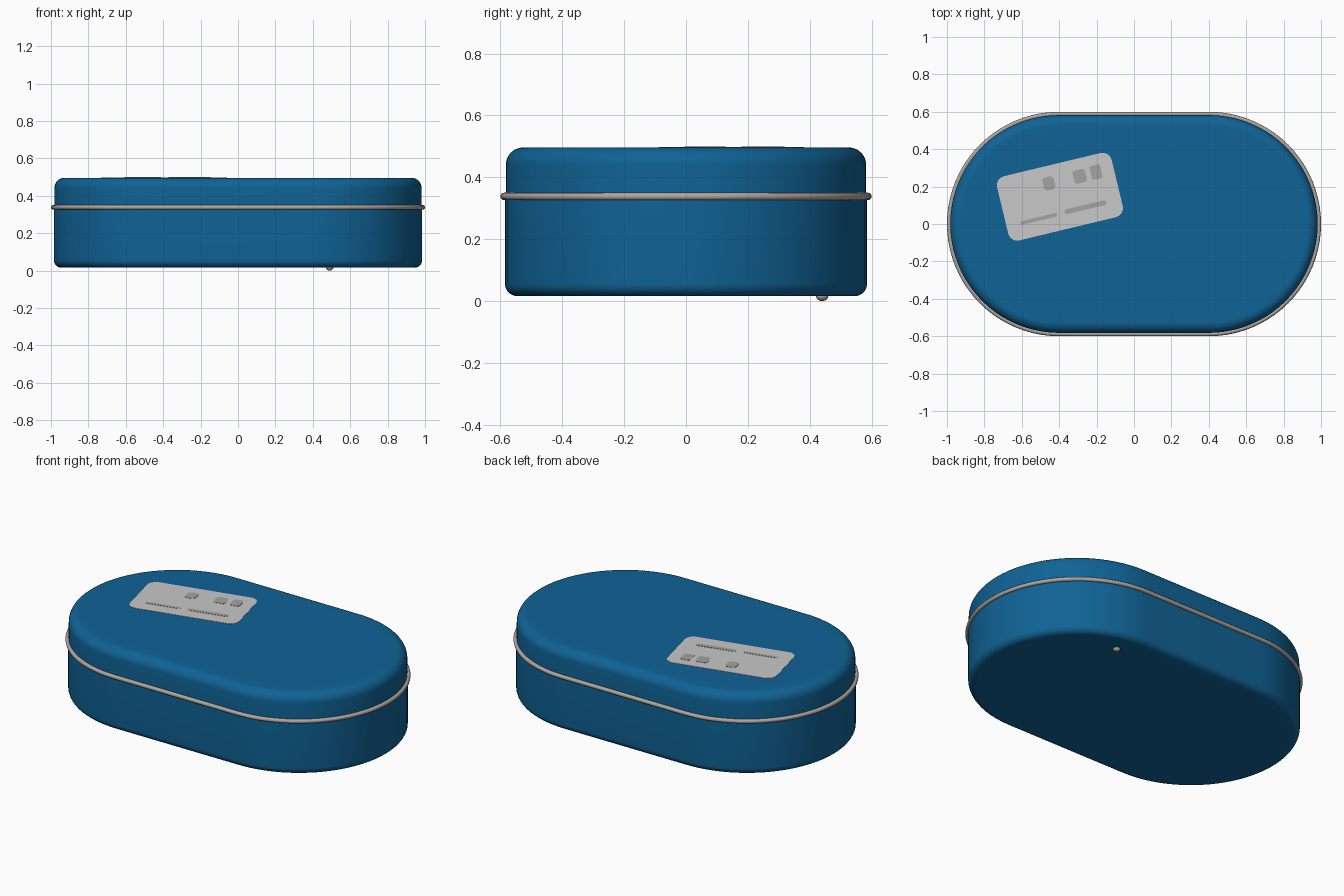
import bpy, bmesh, math

if "Cube" in bpy.data.objects:
    bpy.data.objects.remove(bpy.data.objects["Cube"])

SPREAD = 0.4  # half distance between the centres of the two round ends


def material(name, rgb):
    m = bpy.data.materials.new(name)
    m.diffuse_color = (*rgb, 1.0)
    m.use_nodes = True
    m.node_tree.nodes["Principled BSDF"].inputs["Base Color"].default_value = m.diffuse_color
    return m


BLUE = material("blue paint", (0.005, 0.125, 0.305))
METAL = material("bare metal", (0.42, 0.385, 0.355))
PAPER = material("label grey", (0.58, 0.58, 0.58))
INK = material("label marks", (0.37, 0.37, 0.36))


def finish(name, bm, mat):
    bmesh.ops.recalc_face_normals(bm, faces=bm.faces)
    mesh = bpy.data.meshes.new(name)
    bm.to_mesh(mesh)
    bm.free()
    mesh.materials.append(mat)
    ob = bpy.data.objects.new(name, mesh)
    bpy.context.collection.objects.link(ob)
    bpy.ops.object.select_all(action='DESELECT')
    ob.select_set(True)
    bpy.context.view_layer.objects.active = ob
    bpy.ops.object.shade_smooth_by_angle(angle=math.radians(35))
    return ob


def stadium(radius, n=40):
    """Outline made of two half circles joined by straight sides."""
    pts = []
    for cx, start in ((SPREAD, -math.pi / 2), (-SPREAD, math.pi / 2)):
        for i in range(n + 1):
            a = start + math.pi * i / n
            pts.append((cx + radius * math.cos(a), radius * math.sin(a)))
    return pts


def loft(name, profile, mat, closed=False):
    """Carry a (radius, z) profile around the stadium outline."""
    bm = bmesh.new()
    rings = [[bm.verts.new((x, y, z)) for x, y in stadium(r)] for r, z in profile]
    pairs = list(zip(rings, rings[1:]))
    if closed:
        pairs.append((rings[-1], rings[0]))
    for a, b in pairs:
        for i in range(len(a)):
            j = (i + 1) % len(a)
            bm.faces.new((a[i], a[j], b[j], b[i]))
    if not closed:
        bm.faces.new(rings[0])
        bm.faces.new(rings[-1])
    return finish(name, bm, mat)


def arc(cr, cz, rad, a0, a1, n):
    return [(cr + rad * math.cos(math.radians(a0 + (a1 - a0) * i / n)),
             cz + rad * math.sin(math.radians(a0 + (a1 - a0) * i / n)))
            for i in range(n + 1)]


def plate(name, cx, cy, w, h, r, angle, z0, z1, mat):
    """Thin rounded rectangle lying flat."""
    bm = bmesh.new()
    t = math.radians(angle)
    ring = []
    for k, (sx, sy) in enumerate(((1, 1), (-1, 1), (-1, -1), (1, -1))):
        for x, y in arc(sx * (w / 2 - r), sy * (h / 2 - r), r, k * 90, k * 90 + 90, 6):
            ring.append((cx + x * math.cos(t) - y * math.sin(t),
                         cy + x * math.sin(t) + y * math.cos(t)))
    low = [bm.verts.new((x, y, z0)) for x, y in ring]
    top = [bm.verts.new((x, y, z1)) for x, y in ring]
    bm.faces.new(low)
    bm.faces.new(top)
    for i in range(len(ring)):
        j = (i + 1) % len(ring)
        bm.faces.new((low[i], low[j], top[j], top[i]))
    return finish(name, bm, mat)


# Lower tin with rounded bottom edge
loft("tin_body", [(0.50, 0.016)] + arc(0.545, 0.056, 0.04, -90, 0, 8) + [(0.585, 0.338)], BLUE)

# Lid with a softer top edge
loft("tin_lid", [(0.582, 0.338)] + arc(0.527, 0.441, 0.055, 0, 90, 10) + [(0.48, 0.496)], BLUE)

# Rolled wire rim between body and lid
loft("rim", arc(0.588, 0.338, 0.012, 0, 330, 11), METAL, closed=True)

# Tilted label with printed marks
plate("label", -0.396, 0.146, 0.63, 0.353, 0.05, 13.5, 0.495, 0.4975, PAPER)
marks = [(-0.455, 0.217, 0.062, 0.072, 0.02), (-0.29, 0.255, 0.068, 0.072, 0.015),
         (-0.203, 0.277, 0.058, 0.076, 0.012), (-0.51, 0.027, 0.20, 0.02, 0.009),
         (-0.26, 0.09, 0.23, 0.026, 0.012)]
for i, (x, y, w, h, r) in enumerate(marks):
    plate(f"label_mark_{i + 1}", x, y, w, h, r, 13.5, 0.497, 0.499, INK)

# Small rivet under the base
bm = bmesh.new()
bmesh.ops.create_uvsphere(bm, u_segments=20, v_segments=12, radius=1.0)
for v in bm.verts:
    v.co = (0.49 + v.co.x * 0.02, 0.44 + v.co.y * 0.02, 0.016 + v.co.z * 0.016)
finish("rivet", bm, METAL)
